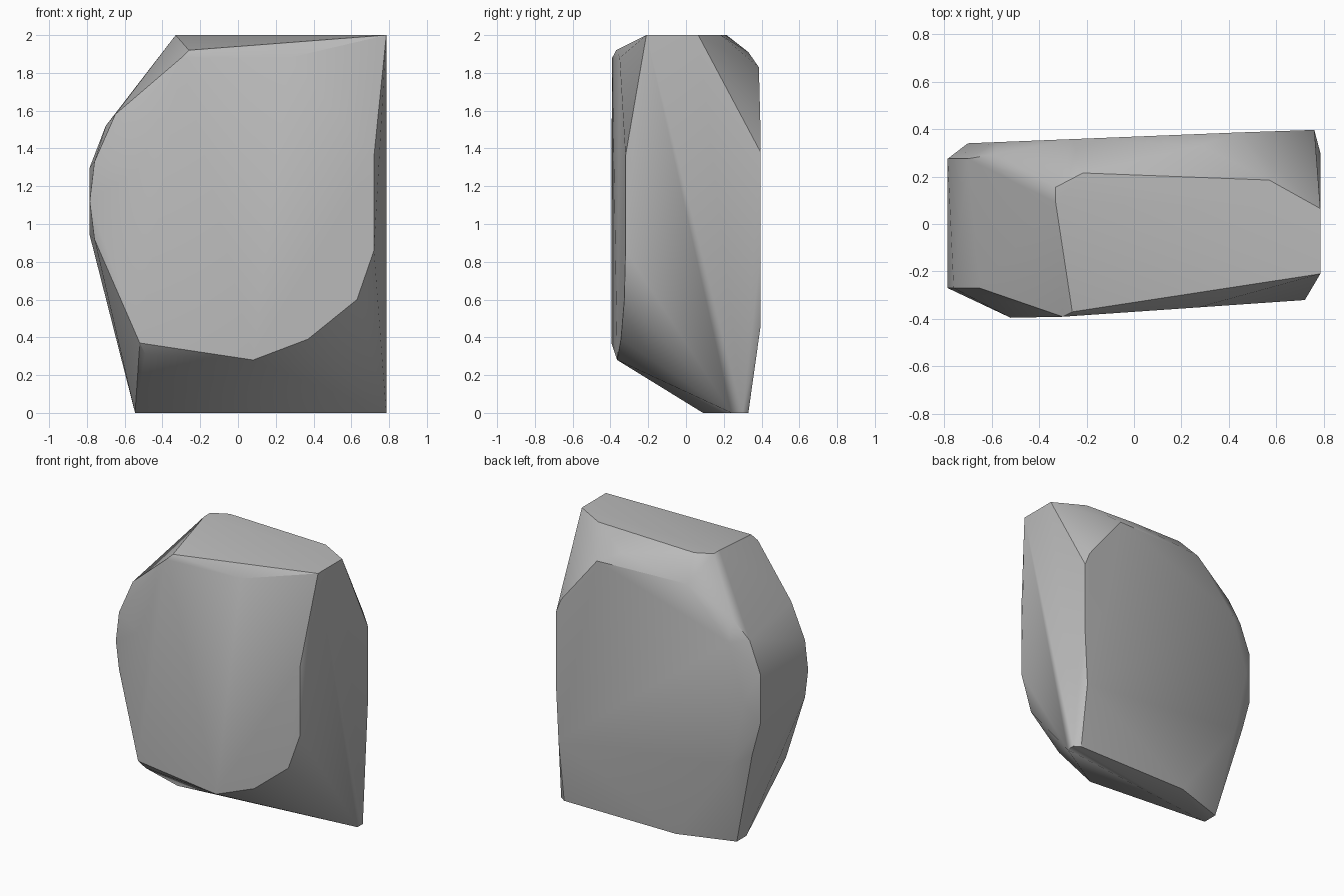
import bpy
import bmesh
import math

default_cube = bpy.data.objects.get("Cube")
if default_cube:
    bpy.data.objects.remove(default_cube, do_unlink=True)


def make_material(name, colour):
    material = bpy.data.materials.new(name)
    material.use_nodes = True
    material.diffuse_color = colour
    shader = material.node_tree.nodes["Principled BSDF"]
    shader.inputs["Base Color"].default_value = colour
    return material


def front_plane(x):
    """Depth of the slightly turned front face at a given x."""
    return max(-.395, -.37 + .069 * x)


def back_plane(x):
    """Depth of the slightly turned back face at a given x."""
    return min(.395, .368 + .04 * x)


def hull_object(name, points, material):
    """Chipped solid: the convex hull of its corners, nearly flat facets merged."""
    bm = bmesh.new()
    for point in points:
        bm.verts.new(point)
    result = bmesh.ops.convex_hull(bm, input=bm.verts[:])
    unused = {v for v in result["geom_interior"] + result["geom_unused"]
              if isinstance(v, bmesh.types.BMVert) and v.is_valid}
    bmesh.ops.delete(bm, geom=list(unused), context="VERTS")
    bmesh.ops.dissolve_limit(bm, angle_limit=math.radians(1),
                             verts=bm.verts[:], edges=bm.edges[:])
    bmesh.ops.recalc_face_normals(bm, faces=bm.faces[:])
    mesh = bpy.data.meshes.new(name)
    bm.to_mesh(mesh)
    bm.free()
    mesh.materials.append(material)
    stone = bpy.data.objects.new(name, mesh)
    bpy.context.collection.objects.link(stone)
    return stone


# Outline of the broad front face (x, z)
front_outline = [(-.3, 1.88), (-.52, 1.3), (-.52, .37), (.08, .28), (.37, .39),
                 (.63, .6), (.72, .86), (.72, 1.36), (.27, 1.88)]

# Outline of the broad back face (x, z)
back_outline = [(-.7, 1.1), (-.58, 1.5), (-.26, 1.84), (.44, 1.83), (.72, 1.48),
                (.76, 1.38), (.76, .85), (.74, .46), (-.6, .62)]

# Chipped rim on the narrow rounded side, front then back (x, z)
rim_front = [(-.65, 1.58), (-.76, 1.33), (-.785, 1.12), (-.76, .92)]
rim_back = [(-.7, 1.52), (-.785, 1.3), (-.785, .94), (-.72, .7)]

# Flat top and bottom (x, y)
top_outline = [(.785, -.21), (.785, .065), (.57, .185), (-.215, .215),
               (-.33, .155), (-.33, .09)]
base_outline = [(-.545, .09), (-.545, .2), (-.15, .33), (.74, .33),
                (.785, .3), (.785, .24)]

# Single chipped corners (x, y, z)
corners = [(-.26, -.37, 1.92), (-.49, -.35, .31), (-.58, .295, 1.65),
           (.28, .33, 1.91)]

points = corners[:]
points += [(x, front_plane(x), z) for x, z in front_outline]
points += [(x, back_plane(x), z) for x, z in back_outline]
points += [(x, -.27, z) for x, z in rim_front]
points += [(x, .275, z) for x, z in rim_back]
points += [(x, y, 2) for x, y in top_outline]
points += [(x, y, 0) for x, y in base_outline]

stone = hull_object("rock", points, make_material("stone grey", (.5, .5, .5, 1)))

# Soft shading across shallow facets, crisp chipped edges
bpy.ops.object.select_all(action="DESELECT")
stone.select_set(True)
bpy.context.view_layer.objects.active = stone
bpy.ops.object.shade_smooth_by_angle(angle=math.radians(30))
